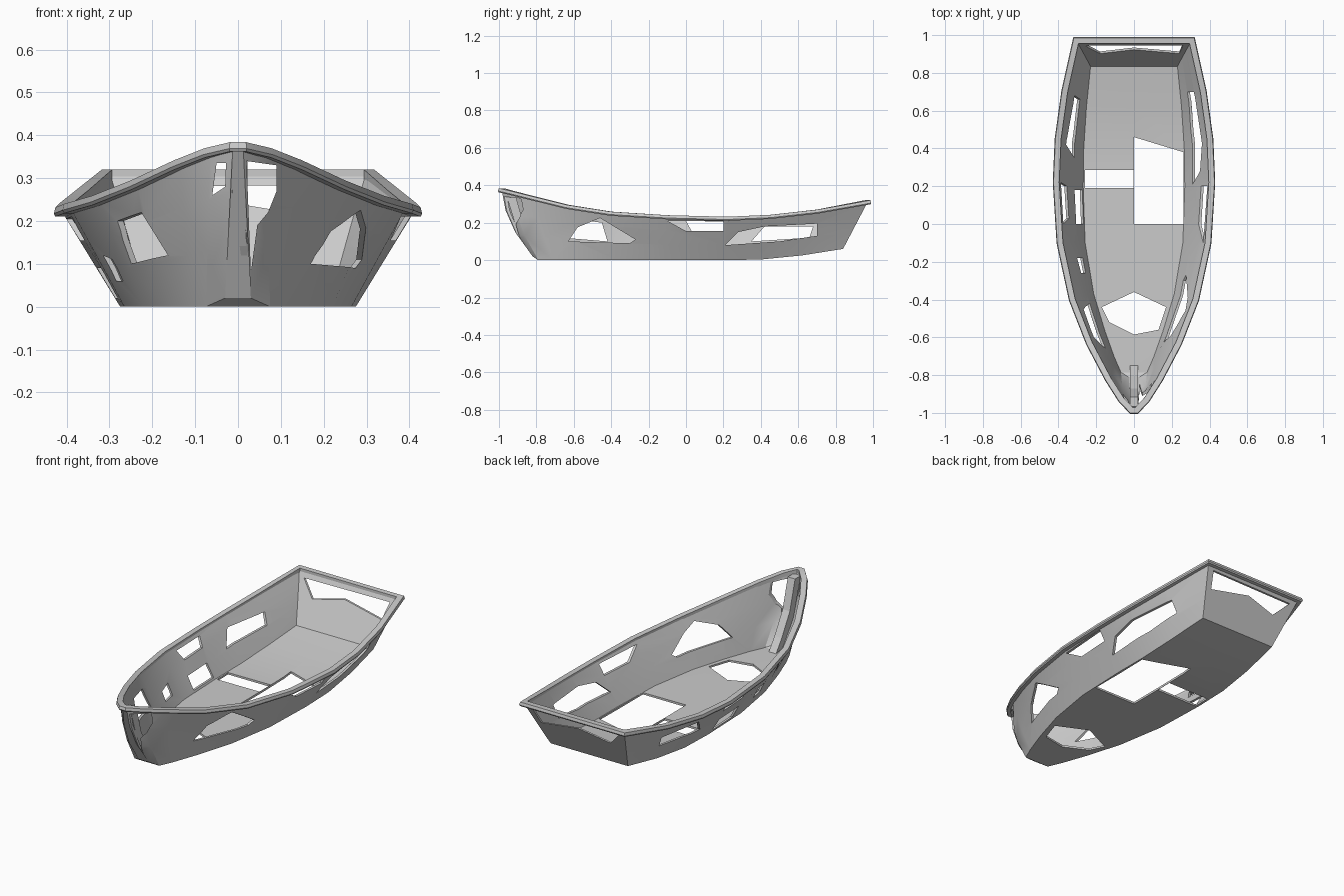
import bpy, bmesh, math
from mathutils import Vector

if "Cube" in bpy.data.objects:
    bpy.data.objects.remove(bpy.data.objects["Cube"])


def make_object(name, bm):
    mesh = bpy.data.meshes.new(name)
    bm.to_mesh(mesh)
    bm.free()
    ob = bpy.data.objects.new(name, mesh)
    bpy.context.collection.objects.link(ob)
    return ob


def smooth(ob, angle=25):
    bpy.ops.object.select_all(action='DESELECT')
    ob.select_set(True)
    bpy.context.view_layer.objects.active = ob
    bpy.ops.object.shade_smooth_by_angle(angle=math.radians(angle))


def prism(bm, pts, axis, lo, hi):
    # polygon in the two remaining axes, extruded along axis
    def at(p, d):
        v = list(p)
        v.insert(axis, d)
        return bm.verts.new(v)
    a = [at(p, lo) for p in pts]
    b = [at(p, hi) for p in pts]
    n = len(pts)
    faces = [bm.faces.new(a), bm.faces.new(b[::-1])]
    for i in range(n):
        j = (i + 1) % n
        faces.append(bm.faces.new((a[i], b[i], b[j], a[j])))
    bmesh.ops.recalc_face_normals(bm, faces=faces)


# stations: gunwale (y, half width, z), floor edge (y, half width, z)
ST = [
    (-.985, .012, .372, -.82, .03, .02),
    (-.93, .065, .358, -.79, .075, 0),
    (-.82, .135, .33, -.71, .11, 0),
    (-.63, .235, .283, -.57, .16, 0),
    (-.4, .325, .247, -.37, .22, 0),
    (-.1, .39, .228, -.1, .265, 0),
    (.22, .41, .22, .2, .275, 0),
    (.45, .40, .23, .4, .272, .003),
    (.7, .365, .258, .62, .258, .025),
    (.97, .305, .308, .84, .235, .06),
]


def side_point(i, t, s):
    yt, wt, zt, yb, wb, zb = ST[i]
    bulge = .035 * max(0, 1 - i / 3) * 4 * t * (1 - t)
    return (s * (wb + (wt - wb) * t), yb + (yt - yb) * t - bulge, zb + (zt - zb) * t)


# hull shell: planked sides, flat floor, blunt bow and transom
bm = bmesh.new()
T = [1, .7, .36, 0]
rows = []
for i, st in enumerate(ST):
    pts = [side_point(i, t, 1) for t in T] + [(0, st[3], st[5])]
    pts += [side_point(i, t, -1) for t in T[::-1]]
    rows.append([bm.verts.new(p) for p in pts])
for r, q in zip(rows, rows[1:]):
    for k in range(8):
        bm.faces.new((r[k], r[k + 1], q[k + 1], q[k]))
bm.faces.new(rows[0])
bm.faces.new(rows[-1][::-1])
bmesh.ops.recalc_face_normals(bm, faces=bm.faces[:])
bm.faces.ensure_lookup_table()
if bm.faces[3].normal.z > 0:
    bmesh.ops.reverse_faces(bm, faces=bm.faces[:])
hull = make_object("hull", bm)
sol = hull.modifiers.new("thickness", 'SOLIDIFY')
sol.thickness = .012
sol.offset = -1

# broken openings in sides, floor, bow and transom
RIGHT = [
    [(-.1, .21), (0, .155), (.2, .155), (.2, .21)],
    [(.21, .08), (.28, .15), (.42, .18), (.7, .195), (.7, .13), (.5, .1)],
    [(-.63, .1), (-.58, .175), (-.46, .225), (-.27, .11), (-.3, .09)],
]
LEFT = [
    [(0, .21), (.03, .155), (.2, .155), (.22, .205)],
    [(.35, .1), (.42, .18), (.68, .18), (.66, .12)],
    [(-.66, .12), (-.6, .22), (-.45, .2), (-.42, .1)],
    [(0, .02), (.18, .02), (.18, .09), (0, .09)],
    [(-.26, .06), (-.18, .06), (-.18, .12), (-.26, .11)],
]
FLOOR = [
    [(0, 0), (.262, 0), (.262, .38), (0, .46)],
    [(-.26, .19), (-.002, .19), (-.002, .285), (-.26, .285)],
    [(0, -.36), (.17, -.44), (.13, -.56), (0, -.585), (-.13, -.52), (-.17, -.44)],
]
BOW = [
    [(.02, .34), (.09, .33), (.09, .27), (.07, .22), (.045, .19), (.03, .08)],
    [(-.05, .335), (-.028, .335), (-.03, .28), (-.06, .26)],
]
TRANSOM = [[(-.26, .28), (.26, .285), (.24, .2), (0, .24), (-.18, .2)]]
bm = bmesh.new()
for polys, axis, lo, hi in ((RIGHT, 0, .1, .6), (LEFT, 0, -.6, -.2 + .06), (FLOOR, 2, -.05, .05),
                            (BOW, 1, -1.1, -.6), (TRANSOM, 1, .8, 1.1)):
    for p in polys:
        prism(bm, p, axis, lo, hi)
cutter = make_object("opening_cutter", bm)
cutter.hide_render = True
cut = hull.modifiers.new("openings", 'BOOLEAN')
cut.operation = 'DIFFERENCE'
cut.solver = 'EXACT'
cut.object = cutter
dg = bpy.context.evaluated_depsgraph_get()
mesh = bpy.data.meshes.new_from_object(hull.evaluated_get(dg))
hull.modifiers.clear()
hull.data = mesh
bpy.data.objects.remove(cutter)
smooth(hull)

# gunwale rail swept round the rim
path = [Vector(side_point(i, 1, 1)) for i in range(len(ST))]
path += [Vector(side_point(i, 1, -1)) for i in reversed(range(len(ST)))]
n = len(path)
bm = bmesh.new()
rings = []
for i, p in enumerate(path):
    d1 = (p - path[i - 1]).xy.normalized()
    d2 = (path[(i + 1) % n] - p).xy.normalized()
    n1, n2 = Vector((d1.y, -d1.x)), Vector((d2.y, -d2.x))
    m = (n1 + n2).normalized()
    m = m / max(.75, m.dot(n1))
    ring = []
    for o, z in ((-.014, .012), (.016, .012), (.02, -.003), (.016, -.01), (-.014, -.01)):
        ring.append(bm.verts.new((p.x + m.x * o, p.y + m.y * o, p.z + z)))
    rings.append(ring)
for i in range(n):
    a, b = rings[i], rings[(i + 1) % n]
    for k in range(5):
        j = (k + 1) % 5
        bm.faces.new((a[k], a[j], b[j], b[k]))
bmesh.ops.recalc_face_normals(bm, faces=bm.faces[:])
smooth(make_object("gunwale_rail", bm))

# inner stem post
bm = bmesh.new()
prism(bm, [(-.965, .36), (-.9, .15), (-.81, .022), (-.75, .012), (-.8, .08), (-.87, .2), (-.915, .36)],
      0, -.022, .022)
make_object("stem_post", bm)
